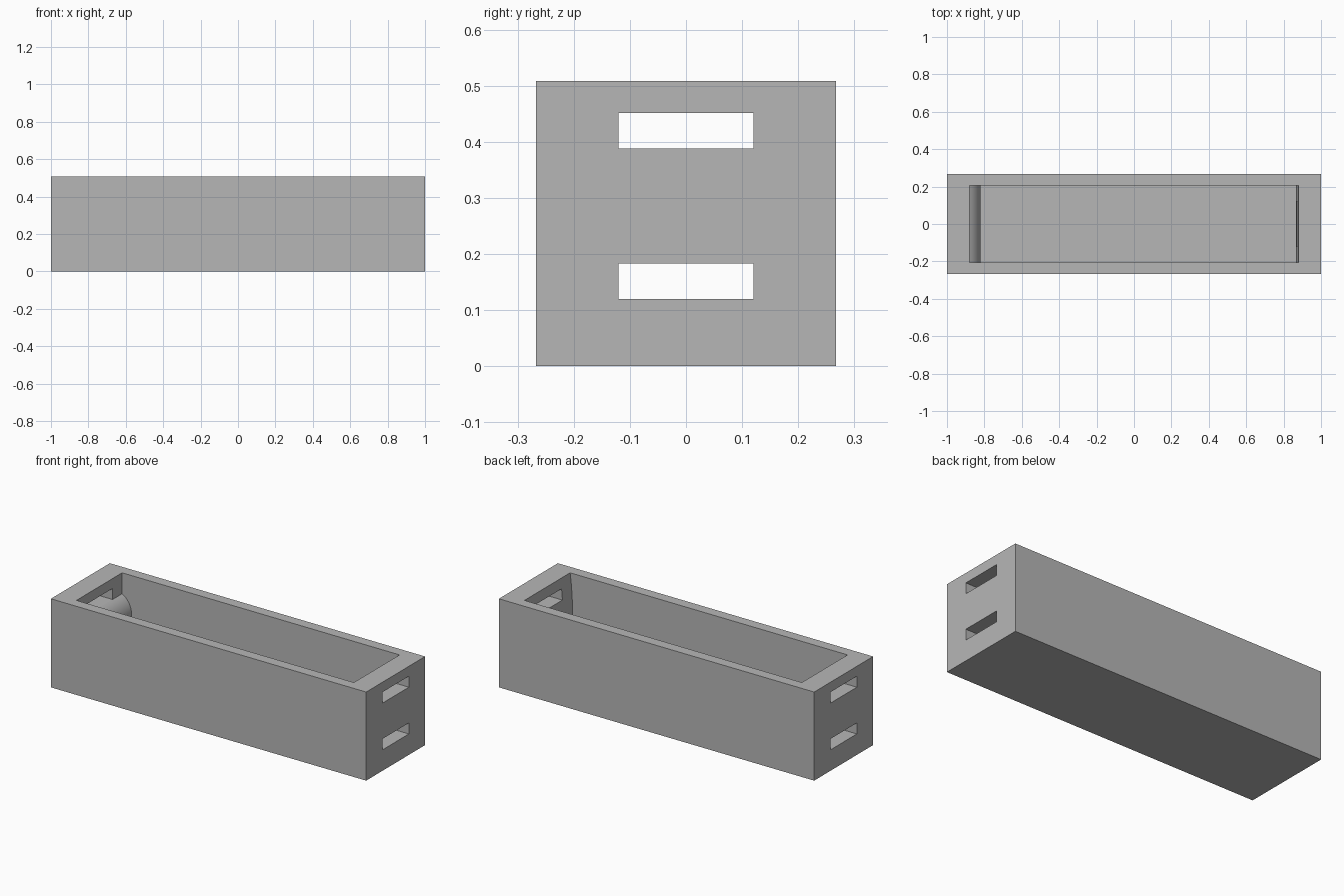
import bpy, bmesh, math

cube = bpy.data.objects.get("Cube")
if cube:
    bpy.data.objects.remove(cube, do_unlink=True)

HALF_X, HALF_Y, HEIGHT = 1.0, 0.267, 0.508
IN_X, IN_Y, FLOOR = 0.88, 0.207, 0.063
MID_Z = (HEIGHT + FLOOR) / 2

grey = bpy.data.materials.new("plain_grey")
grey.use_nodes = True
grey.diffuse_color = (0.47, 0.47, 0.47, 1)
grey.node_tree.nodes["Principled BSDF"].inputs["Base Color"].default_value = grey.diffuse_color


def prism(name, profile, half_y):
    """Extrude an (x, z) outline symmetrically along y."""
    bm = bmesh.new()
    base = bm.faces.new([bm.verts.new((x, -half_y, z)) for x, z in profile])
    out = bmesh.ops.extrude_face_region(bm, geom=[base])
    for v in out["geom"]:
        if isinstance(v, bmesh.types.BMVert):
            v.co.y = half_y
    bmesh.ops.recalc_face_normals(bm, faces=bm.faces)
    mesh = bpy.data.meshes.new(name)
    bm.to_mesh(mesh)
    bm.free()
    mesh.materials.append(grey)
    ob = bpy.data.objects.new(name, mesh)
    bpy.context.collection.objects.link(ob)
    return ob


def rect(x0, x1, z0, z1):
    return [(x0, z0), (x1, z0), (x1, z1), (x0, z1)]


def bulge(half_chord, rise, steps):
    """Arc from bottom to top as (inward offset, z) points."""
    radius = (half_chord ** 2 + rise ** 2) / (2 * rise)
    sweep = math.asin(half_chord / radius)
    points = []
    for i in range(steps + 1):
        a = sweep * (2 * i / steps - 1)
        points.append((radius * math.cos(a) - radius + rise, MID_Z + radius * math.sin(a)))
    return points


def cut(target, cutter):
    cutter.hide_render = True
    mod = target.modifiers.new("cut", "BOOLEAN")
    mod.operation = "DIFFERENCE"
    mod.solver = "EXACT"
    mod.object = cutter
    bpy.context.view_layer.objects.active = target
    bpy.ops.object.modifier_apply(modifier=mod.name)
    bpy.data.objects.remove(cutter, do_unlink=True)


# Solid outer block
box = prism("open_box", rect(-HALF_X, HALF_X, 0, HEIGHT), HALF_Y)

# Cavity: gently bowed wall at one end, round strap guide at the other
bowed = [(IN_X - d, z) for d, z in bulge((HEIGHT - FLOOR) / 2, 0.015, 16)]
guide = [(-IN_X + d, z) for d, z in bulge(0.1025, 0.06, 24)]
outline = ([(-IN_X, FLOOR)] + bowed + [(IN_X, HEIGHT + 0.1), (-IN_X, HEIGHT + 0.1)]
           + guide[::-1])
cut(box, prism("cavity_cutter", outline, IN_Y))

# Strap slots through both ends, above and below the guide
for side in (-1, 1):
    near, far = MID_Z + side * 0.1025, MID_Z + side * 0.1655
    low, high = min(near, far), max(near, far)
    cut(box, prism("slot_cutter", rect(-1.1, 1.1, low, high), 0.12))

bpy.ops.object.select_all(action="DESELECT")
box.select_set(True)
bpy.context.view_layer.objects.active = box
bpy.ops.object.shade_smooth_by_angle(angle=math.radians(25))
